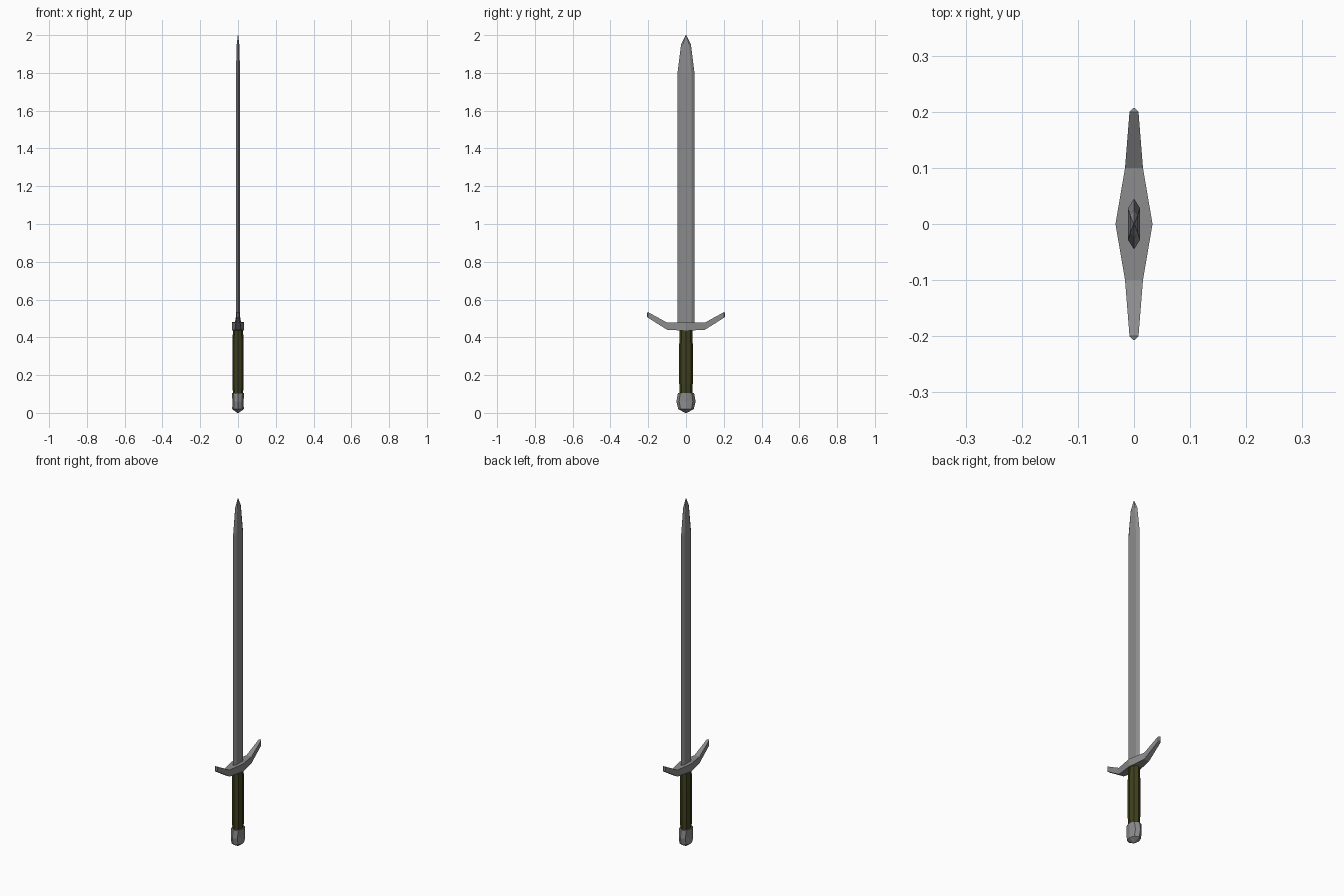
import bpy, bmesh, math

if "Cube" in bpy.data.objects:
    bpy.data.objects.remove(bpy.data.objects["Cube"])


def material(name, rgb):
    m = bpy.data.materials.new(name)
    m.diffuse_color = (*rgb, 1)
    m.use_nodes = True
    m.node_tree.nodes["Principled BSDF"].inputs["Base Color"].default_value = m.diffuse_color
    return m


steel = material("steel grey", (0.26, 0.26, 0.26))
leather = material("olive leather", (0.05, 0.05, 0.012))


def loft(name, rings, mat):
    """Skin a list of equal-length rings and cap both ends."""
    bm = bmesh.new()
    vs = [[bm.verts.new(p) for p in r] for r in rings]
    n = len(rings[0])
    for a, b in zip(vs, vs[1:]):
        for i in range(n):
            j = (i + 1) % n
            bm.faces.new((a[i], a[j], b[j], b[i]))
    bm.faces.new(vs[0][::-1])
    bm.faces.new(vs[-1])
    bmesh.ops.remove_doubles(bm, verts=bm.verts, dist=1e-5)
    bmesh.ops.recalc_face_normals(bm, faces=bm.faces)
    me = bpy.data.meshes.new(name)
    bm.to_mesh(me)
    bm.free()
    me.materials.append(mat)
    ob = bpy.data.objects.new(name, me)
    bpy.context.collection.objects.link(ob)
    return ob


def oval(rx, ry, z, n=8):
    return [(rx * math.cos(math.tau * i / n), ry * math.sin(math.tau * i / n), z)
            for i in range(n)]


# Blade: flattened hexagon section, tapering to the point
def blade_ring(t, w, z):
    f = w * 0.62
    return [(0, w, z), (-t, f, z), (-t, -f, z), (0, -w, z), (t, -f, z), (t, f, z)]


loft("blade", [blade_ring(0.011, 0.045, 0.45), blade_ring(0.011, 0.045, 1.8),
               blade_ring(0.007, 0.026, 1.95), blade_ring(0.001, 0.002, 2.0)], steel)


# Crossguard: rectangular section swept along y, arms bent upwards
def guard_ring(y, hx, z0, z1):
    return [(-hx, y, z0), (hx, y, z0), (hx, y, z1), (-hx, y, z1)]


arm = [(0.1, 0.016, 0.44, 0.478), (0.2, 0.008, 0.503, 0.533), (0.207, 0.001, 0.508, 0.531)]
loft("crossguard", [guard_ring(-y, *r) for y, *r in reversed(arm)]
     + [guard_ring(0, 0.033, 0.435, 0.48)]
     + [guard_ring(y, *r) for y, *r in arm], steel)

# Grip: eight-sided handle, slightly fuller in the middle
loft("grip", [oval(0.027, 0.033, 0.09), oval(0.029, 0.036, 0.16),
              oval(0.029, 0.036, 0.36), oval(0.027, 0.033, 0.45)], leather)

# Pommel: faceted barrel with a blunt pointed base
loft("pommel", [oval(0.003, 0.004, 0.0), oval(0.031, 0.041, 0.02),
                oval(0.029, 0.051, 0.06), oval(0.033, 0.043, 0.105)], steel)
